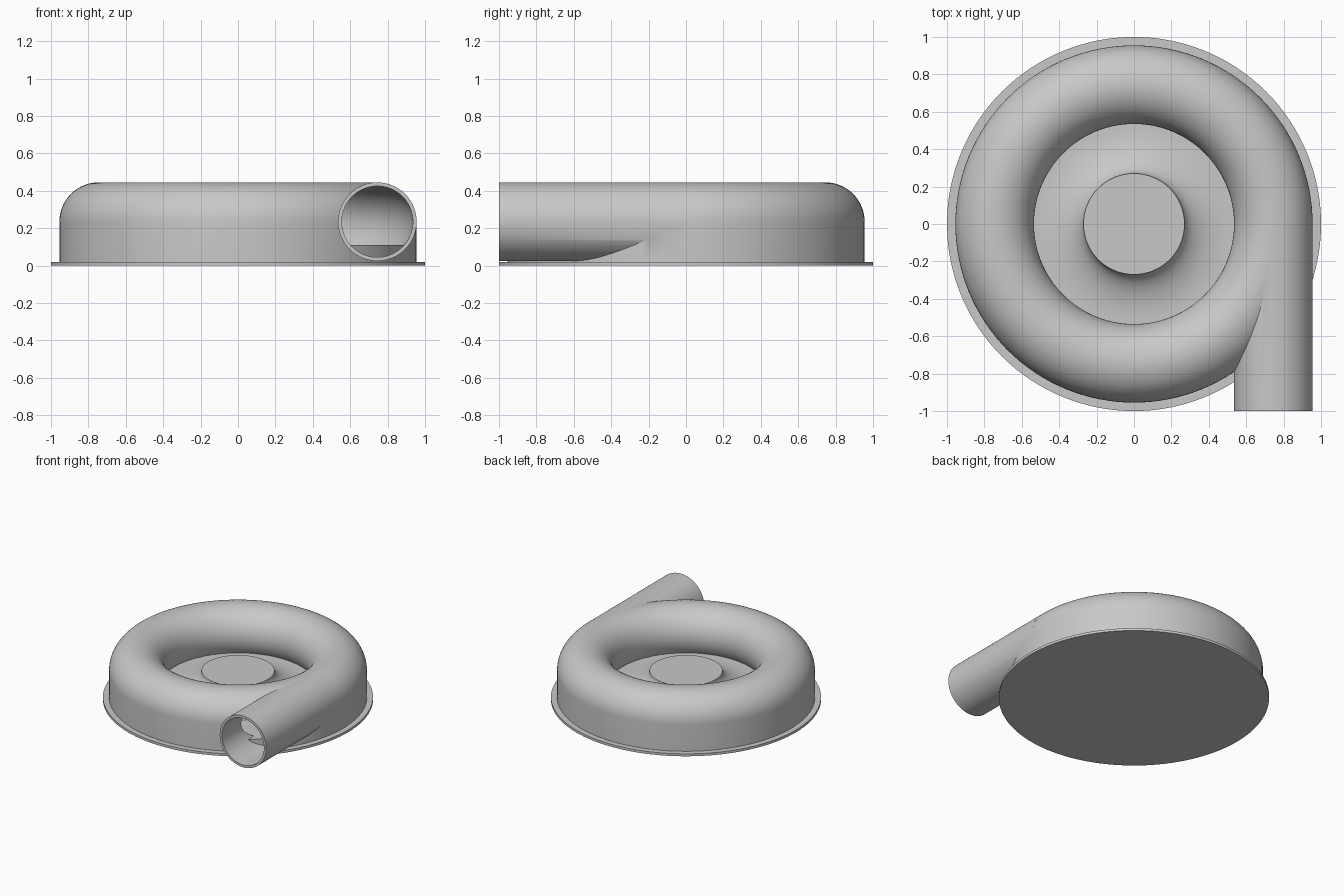
import bpy, bmesh
from math import sin, cos, asin, pi, radians
from mathutils import Matrix, Vector

cube = bpy.data.objects.get("Cube")
if cube:
    bpy.data.objects.remove(cube, do_unlink=True)

RING_R, TUBE_R, WALL, MID_Z = 0.745, 0.21, 0.02, 0.235
FLOOR_Z, PLATE_Z, HUB_R = 0.11, 0.02, 0.27

grey = bpy.data.materials.new("plain_grey")
grey.use_nodes = True
grey.diffuse_color = (0.58, 0.58, 0.58, 1)
grey.node_tree.nodes["Principled BSDF"].inputs["Base Color"].default_value = grey.diffuse_color


def finish(name, bm):
    bmesh.ops.recalc_face_normals(bm, faces=bm.faces[:])
    mesh = bpy.data.meshes.new(name)
    bm.to_mesh(mesh)
    bm.free()
    mesh.materials.append(grey)
    obj = bpy.data.objects.new(name, mesh)
    bpy.context.collection.objects.link(obj)
    return obj


def revolve(name, profile, closed=False, steps=128):
    """Spin an (r, z) profile around the z axis."""
    bm = bmesh.new()
    verts = [bm.verts.new((r, 0, z)) for r, z in profile]
    edges = [bm.edges.new(pair) for pair in zip(verts, verts[1:])]
    if closed:
        edges.append(bm.edges.new((verts[-1], verts[0])))
    bmesh.ops.spin(bm, geom=verts + edges, cent=(0, 0, 0), axis=(0, 0, 1),
                   angle=2 * pi, steps=steps)
    bmesh.ops.remove_doubles(bm, verts=bm.verts[:], dist=1e-5)
    return finish(name, bm)


def pipe(name, radius, y0, y1):
    """Solid cylinder along y, in line with the ring section."""
    bm = bmesh.new()
    place = Matrix.Translation((RING_R, (y0 + y1) / 2, MID_Z)) @ Matrix.Rotation(pi / 2, 4, 'X')
    bmesh.ops.create_cone(bm, cap_ends=True, segments=80, radius1=radius,
                          radius2=radius, depth=y1 - y0, matrix=place)
    return finish(name, bm)


def arc(radius, start, end, n=48):
    angles = [start + (end - start) * i / n for i in range(n + 1)]
    return [(RING_R + radius * cos(a), MID_Z + radius * sin(a)) for a in angles]


def activate(obj):
    bpy.ops.object.select_all(action='DESELECT')
    obj.select_set(True)
    bpy.context.view_layer.objects.active = obj


def combine(target, tool, operation):
    mod = target.modifiers.new("combine", 'BOOLEAN')
    mod.operation, mod.solver, mod.object = operation, 'EXACT', tool
    activate(target)
    bpy.ops.object.modifier_apply(modifier=mod.name)
    bpy.data.objects.remove(tool, do_unlink=True)


# Base flange
flange = revolve("base_flange", [(0, 0), (1, 0), (1, PLATE_Z), (0, PLATE_Z)])

# Ring housing with a straight outer wall and a rounded top
dip = asin((MID_Z - FLOOR_Z) / TUBE_R)
section = arc(TUBE_R, 0, pi + dip)
section += [(section[-1][0], PLATE_Z), (RING_R + TUBE_R, PLATE_Z)]
housing = revolve("ring_housing", section, closed=True)

# Tangential outlet pipe, then hollow out the channel and the bore
combine(housing, pipe("outlet_pipe", TUBE_R, -1, -0.02), 'UNION')
bore_r = TUBE_R - WALL
low = asin((MID_Z - FLOOR_Z + 0.01) / bore_r)
combine(housing, revolve("channel_cutter", arc(bore_r, -low, pi + low), closed=True), 'DIFFERENCE')
combine(housing, pipe("bore_cutter", bore_r, -1.1, -0.01), 'DIFFERENCE')

# Inner floor rising in a concave flare to the flat hub
flare_end = 0.52
flare = [(flare_end - (flare_end - HUB_R) * sin(t), MID_Z - (MID_Z - FLOOR_Z) * cos(t))
         for t in (pi / 2 * i / 20 for i in range(21))]
hub = revolve("hub_floor", [(0, PLATE_Z), (0.945, PLATE_Z), (0.945, FLOOR_Z)]
              + flare + [(0, MID_Z)])

for part in (flange, housing, hub):
    activate(part)
    bpy.ops.object.shade_smooth_by_angle(angle=radians(30))
